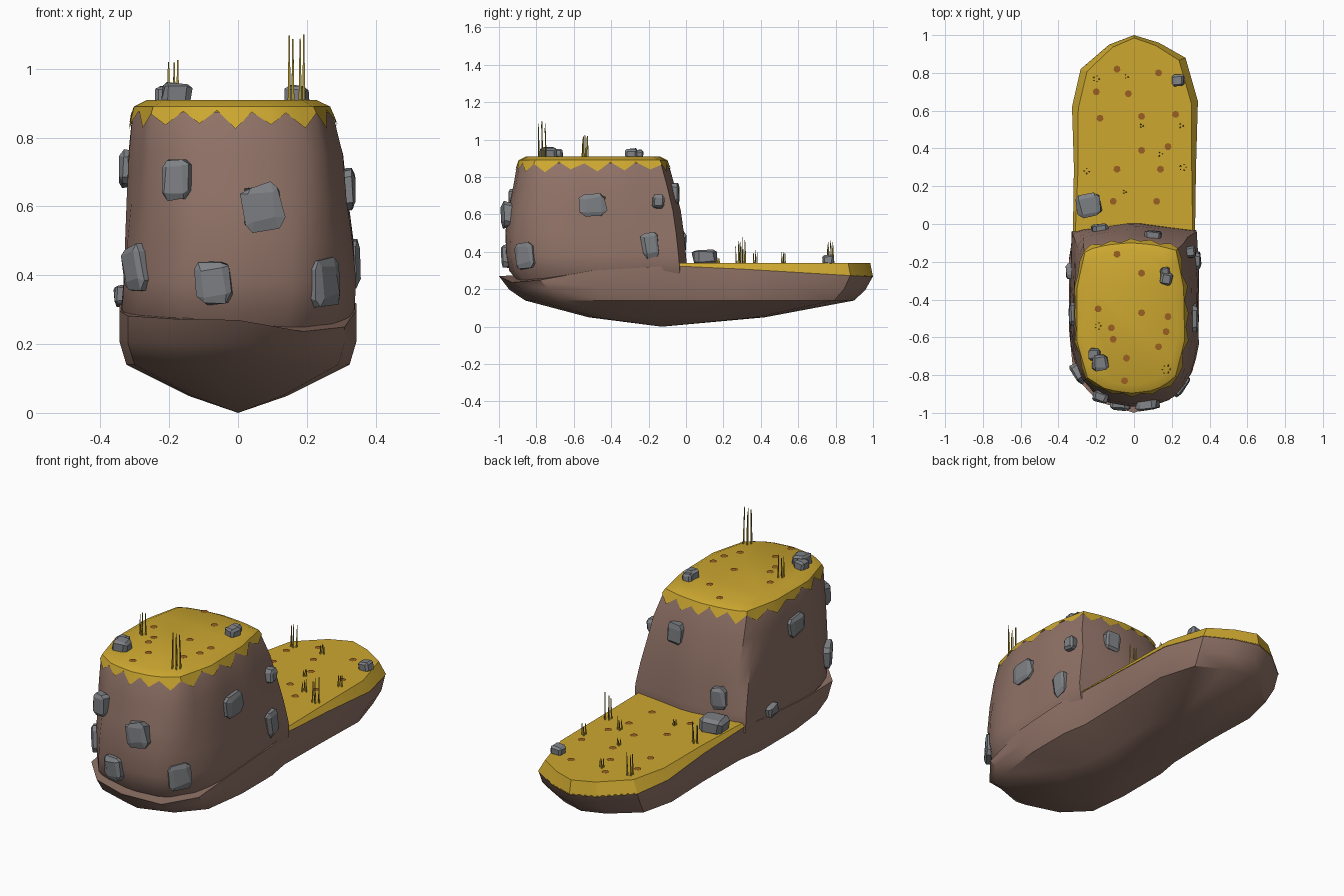
import bpy, bmesh, math, random
from mathutils import Vector, Matrix

random.seed(4)
if "Cube" in bpy.data.objects:
    bpy.data.objects.remove(bpy.data.objects["Cube"])


def material(name, rgb):
    m = bpy.data.materials.new(name)
    m.use_nodes = True
    m.diffuse_color = (*rgb, 1)
    m.node_tree.nodes["Principled BSDF"].inputs["Base Color"].default_value = (*rgb, 1)
    return m


EARTH = material("brown earth", (0.28, 0.17, 0.135))
GRASS = material("dry grass", (0.61, 0.39, 0.03))
STONE = material("grey stone", (0.21, 0.22, 0.235))
SPOT = material("rust spot", (0.32, 0.115, 0.015))
BLADE = material("straw blade", (0.40, 0.28, 0.03))


def finish(bm, name, mat, angle=None):
    bmesh.ops.recalc_face_normals(bm, faces=bm.faces)
    mesh = bpy.data.meshes.new(name)
    bm.to_mesh(mesh)
    bm.free()
    mesh.materials.append(mat)
    ob = bpy.data.objects.new(name, mesh)
    bpy.context.collection.objects.link(ob)
    if angle:
        bpy.ops.object.select_all(action='DESELECT')
        ob.select_set(True)
        bpy.context.view_layer.objects.active = ob
        bpy.ops.object.shade_smooth_by_angle(angle=math.radians(angle))


def loft(name, mat, rings, tip=None, cap_first=True, angle=None):
    """Skin a stack of closed rings; the last end is capped or closed on a tip."""
    bm = bmesh.new()
    rows = [[bm.verts.new(p) for p in ring] for ring in rings]
    n = len(rows[0])
    for a, b in zip(rows, rows[1:]):
        for i in range(n):
            j = (i + 1) % n
            bm.faces.new((a[i], a[j], b[j], b[i]))
    if cap_first:
        bm.faces.new(rows[0])
    if tip:
        t = bm.verts.new(tip)
        for i in range(n):
            bm.faces.new((rows[-1][i], rows[-1][(i + 1) % n], t))
    else:
        bm.faces.new(rows[-1])
    finish(bm, name, mat, angle)


def resample(pts, n):
    """Spread n points evenly along a closed outline."""
    pts = [Vector(p) for p in pts]
    segs = list(zip(pts, pts[1:] + pts[:1]))
    total = sum((b - a).length for a, b in segs)
    out = []
    for k in range(n):
        d = total * k / n
        for a, b in segs:
            length = (b - a).length
            if d <= length:
                out.append(a.lerp(b, d / length))
                break
            d -= length
    return out


# Plan outlines, counter-clockwise from the right-hand middle
BACK = [(.32, -.04), (.325, .3), (.335, .65), (.27, .88), (.13, .96), (0, 1),
        (-.13, .95), (-.28, .82), (-.325, .62), (-.315, .3), (-.32, -.04)]
FRONT = [(-.345, -.2), (-.345, -.55), (-.32, -.8), (-.19, -.94), (0, -1),
         (.19, -.93), (.31, -.78), (.345, -.5), (.345, -.2)]
HULL = BACK + FRONT


def edge_z(y):
    return .33 - .06 * abs(y)


def hull_ring(sx, front, back, z, flat):
    """Scale the outline's width, front and back, and level it towards z."""
    return [(x * sx, y * (back if y > 0 else front), z * flat + (edge_z(y) - .09) * (1 - flat))
            for x, y in HULL]


# Lower hull of the island, with a lip that dips at one front corner
rim = [(x, y, edge_z(y) - .6 * max(0, x) * max(0, -y - .6)) for x, y in HULL]
loft("island_base", EARTH,
     [rim, hull_ring(1, .945, .96, .21, .6), hull_ring(.94, .86, .9, .14, 1),
      hull_ring(.42, .52, .42, .05, 1)], tip=(0, -.13, 0), angle=35)

# Low meadow on the back of the hull
outer = [(x * 1.01, y, edge_z(y) - .004) for x, y in BACK]
inner = [(x * (.97 - .1 * max(y, 0)), y * .985, .34) for x, y in BACK]
loft("meadow_grass", GRASS, [outer, inner], angle=20)

# Tower: unit outlines for foot and top, then rows of z, half width, x centre, front y, back y
N = 40
FOOT = resample([(.97, .93), (.5, .97), (0, 1.02), (-.5, .97), (-.97, .93), (-1, .3), (-1, -.3),
                 (-.9, -.62), (-.57, -.93), (0, -1), (.57, -.93), (.9, -.62), (1, -.3), (1, .3)], N)
HEAD = resample([(.84, .9), (.45, .97), (0, 1), (-.45, .97), (-.84, .9), (-1, .4), (-1, -.3),
                 (-.8, -.8), (-.45, -.95), (0, -1), (.45, -.96), (.82, -.8), (1, -.3), (.98, .4)], N)
PROFILE = [(.2, .28, 0, -.87, -.03), (.3, .34, 0, -.95, 0), (.38, .338, .005, -.965, -.005),
           (.5, .33, .005, -.97, -.015), (.62, .32, 0, -.955, -.03), (.75, .312, -.005, -.925, -.06),
           (.86, .293, -.015, -.905, -.09), (.9, .275, -.018, -.885, -.11)]


def tower_point(i, z, grow=0.0):
    for lo, hi in zip(PROFILE, PROFILE[1:]):
        if z <= hi[0]:
            break
    t = (z - lo[0]) / (hi[0] - lo[0])
    _, w, cx, y0, y1 = [a + (b - a) * t for a, b in zip(lo, hi)]
    u = FOOT[i].lerp(HEAD[i], max(0, min(1, (z - .35) / .5)))
    bump = 1 + .015 * math.sin(i * .95 + z * 7) * max(0, min(1, (.85 - z) * 4, (z - .3) * 10))
    return Vector((cx + u.x * (w * bump + grow),
                   (y0 + y1) / 2 + u.y * ((y1 - y0) / 2 + grow), z))


# The earth stops under the turf rim
loft("tower_earth", EARTH, [[tower_point(i, min(r[0], .875)) for i in range(N)] for r in PROFILE],
     angle=40)

# Tower turf: jagged skirt, bevelled rim and flat top
teeth = [tower_point(i, (.834 if i % 2 else .872) + random.uniform(-.01, .01), .006)
         for i in range(N)]
rolled = [tower_point(i, .89, .006) for i in range(N)]
top = [tower_point(i, .9, -.03) + Vector((0, 0, .01)) for i in range(N)]
loft("tower_grass", GRASS, [teeth, rolled, top], cap_first=False, angle=30)


def stone(name, loc, size, out=None):
    """Chipped block; 'out' turns its local y towards a wall normal."""
    bm = bmesh.new()
    bmesh.ops.create_cube(bm, size=1)
    bmesh.ops.bevel(bm, geom=bm.edges[:], offset=.18, segments=1, affect='EDGES')
    tilt = Matrix.Rotation(random.uniform(-.15, .15), 4, 'Y')
    if out:
        turn = Matrix.Rotation(math.atan2(out[1], out[0]) - math.pi / 2, 4, 'Z')
    else:
        turn = Matrix.Rotation(random.uniform(-.2, .2), 4, 'Z')
    for v in bm.verts:
        v.co += Vector([random.uniform(-.06, .06) for _ in range(3)])
        v.co = turn @ (tilt @ Vector([c * s for c, s in zip(v.co, size)])) + Vector(loc)
    finish(bm, name, STONE)


# Stones bedded in the tower walls: position, width, height, outward direction
WALL = [((-.18, -.915, .68), .08, .12, (-.3, -1)), ((.07, -.955, .6), .11, .13, (.1, -1)),
        ((-.07, -.955, .38), .1, .12, (-.1, -1)), ((.245, -.855, .38), .12, .13, (.8, -.6)),
        ((-.29, -.79, .42), .1, .13, (-1, -.6)), ((-.315, -.48, .71), .12, .1, (-1, 0)),
        ((-.33, -.25, .34), .08, .06, (-1, 0)), ((.312, -.5, .65), .14, .12, (1, 0)),
        ((.325, -.19, .44), .09, .14, (1, 0)), ((.295, -.15, .67), .06, .07, (1, .1)),
        ((.1, -.065, .71), .09, .11, (.1, 1)), ((-.18, -.03, .45), .08, .11, (-.1, 1))]
for k, (loc, w, h, out) in enumerate(WALL):
    stone(f"wall_stone_{k + 1}", loc, (w, .06, h), out)

# Loose stones on the turf
LOOSE = [((-.24, .1, .37), .12, .08), ((.235, .76, .355), .06, .05), ((-.18, -.735, .925), .08, .07),
         ((-.21, -.69, .925), .06, .05), ((.17, -.29, .92), .065, .06), ((.165, -.255, .92), .05, .05)]
for k, (loc, w, h) in enumerate(LOOSE):
    stone(f"loose_stone_{k + 1}", loc, (w, w, h))

# Flat rust spots on the turf
LOW = [(-.09, .82), (.13, .8), (-.2, .7), (-.03, .69), (.04, .57), (-.18, .56), (.22, .58),
       (.04, .39), (.18, .41), (-.09, .29), (.14, .29), (.12, .12), (-.11, .12)]
HIGH = [(-.09, -.16), (.04, -.26), (-.19, -.45), (.04, -.47), (.18, -.49), (-.12, -.55),
        (-.11, -.61), (.17, -.57), (.13, -.65), (-.04, -.71), (-.05, -.83)]
for name, spots, z in (("meadow_spots", LOW, .345), ("tower_spots", HIGH, .915)):
    bm = bmesh.new()
    for x, y in spots:
        bmesh.ops.create_circle(bm, cap_ends=True, segments=7, radius=.019,
                                matrix=Matrix.Translation((x, y, z)))
    finish(bm, name, SPOT)

# Tufts of thin blades: x, y, ground z, height, blade count
TUFTS = [(.17, -.77, .91, .19, 6), (-.19, -.54, .91, .115, 5), (.26, .3, .34, .14, 5),
         (-.25, .28, .34, .11, 4), (-.2, .77, .34, .12, 5), (-.05, .17, .34, .03, 3),
         (.25, .52, .34, .06, 3), (-.04, .78, .34, .05, 3), (.04, .52, .34, .04, 3),
         (.14, .37, .34, .07, 3)]
for k, (x, y, z, h, count) in enumerate(TUFTS):
    bm = bmesh.new()
    for b in range(count):
        a = b * math.tau / count
        r = .005 + .085 * h
        tall = h * random.uniform(.75, 1) if b else h
        place = Matrix.Translation((x + r * math.cos(a), y + r * math.sin(a), z + tall / 2))
        lean = Matrix.Rotation(random.uniform(-.05, .05), 4, 'X')
        bmesh.ops.create_cone(bm, cap_ends=True, segments=3, radius1=.005, radius2=.002,
                              depth=tall, matrix=place @ lean)
    finish(bm, f"grass_tuft_{k + 1}", BLADE)
